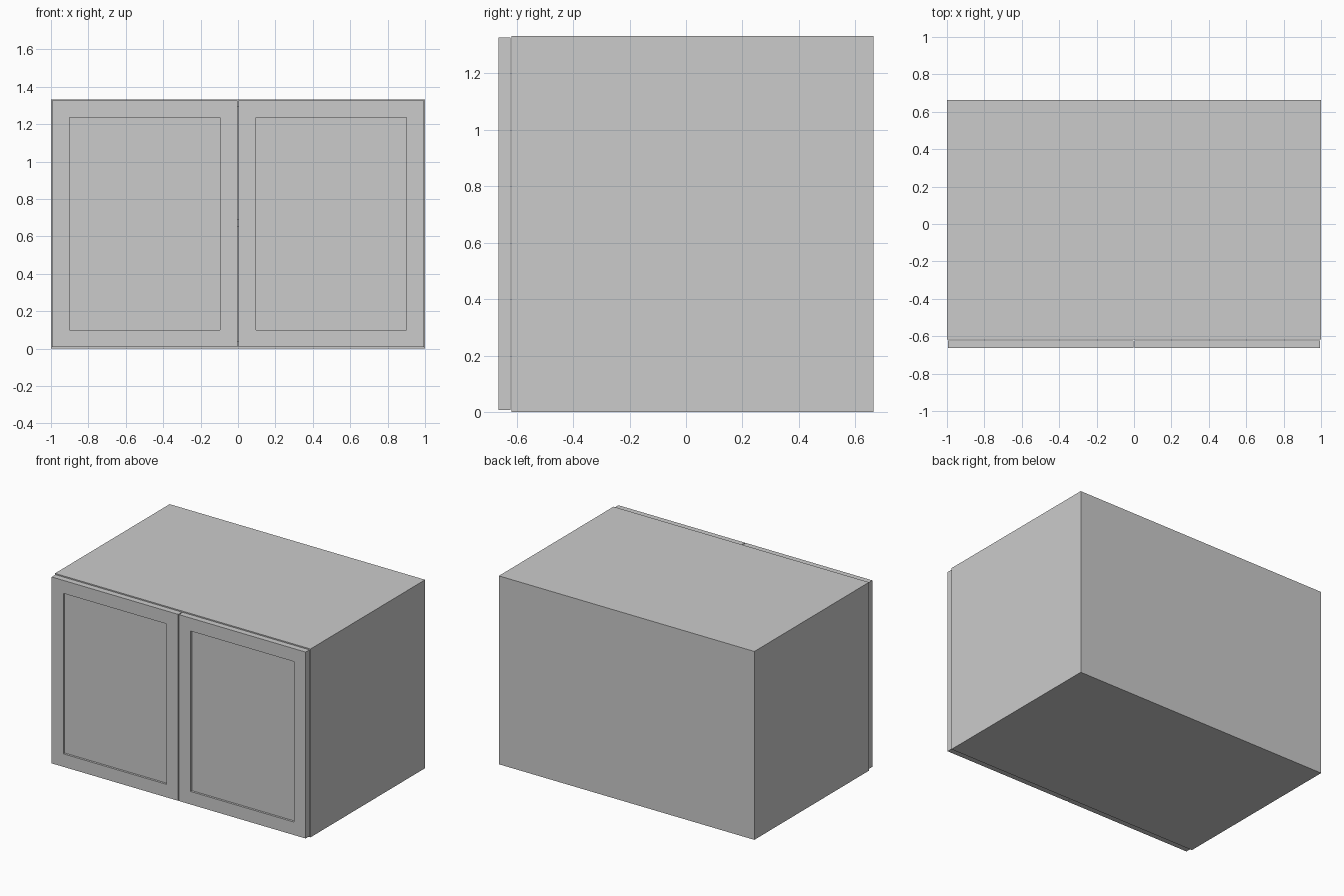
import bpy, bmesh

if "Cube" in bpy.data.objects:
    bpy.data.objects.remove(bpy.data.objects["Cube"])

T = 0.04                        # board thickness
W, H = 1.0, 1.333               # half width, height
Y0, Y1 = -0.618, 0.664          # carcass front and back
DOOR_Y0, DOOR_Y1 = -0.664, -0.622


def box(name, x0, x1, y0, y1, z0, z1):
    bm = bmesh.new()
    bmesh.ops.create_cube(bm, size=1)
    for v in bm.verts:
        v.co.x = x1 if v.co.x > 0 else x0
        v.co.y = y1 if v.co.y > 0 else y0
        v.co.z = z1 if v.co.z > 0 else z0
    me = bpy.data.meshes.new(name)
    bm.to_mesh(me)
    bm.free()
    ob = bpy.data.objects.new(name, me)
    bpy.context.collection.objects.link(ob)
    return ob


def shaker_door(name, x0, x1, z0, z1, frame=0.13, recess=0.015):
    ob = box(name, x0, x1, DOOR_Y0, DOOR_Y1, z0, z1)
    bm = bmesh.new()
    bm.from_mesh(ob.data)
    bm.normal_update()
    front = min(bm.faces, key=lambda f: f.normal.y)
    # frame border, then a straight step back to the panel
    bmesh.ops.inset_region(bm, faces=[front], thickness=frame)
    panel = bmesh.ops.extrude_discrete_faces(bm, faces=[front])["faces"][0]
    bmesh.ops.translate(bm, verts=panel.verts, vec=(0, recess, 0))
    bm.to_mesh(ob.data)
    bm.free()
    return ob


# Carcass: sides run full height, other boards fit between them
inner = W - T
for side, s in (("left", -1), ("right", 1)):
    xs = sorted((s * inner, s * W))
    box(side + "_side", *xs, Y0, Y1, 0, H)
box("top_panel", -inner, inner, Y0, Y1, H - T, H)
box("bottom_panel", -inner, inner, Y0, Y1, 0, T)
box("back_panel", -inner, inner, Y1 - T, Y1, T, H - T)

# Middle shelf
box("shelf", -inner, inner, Y0, Y1 - T, 0.65, 0.69)

# Pair of framed doors with a narrow gap
for side, s in (("left", -1), ("right", 1)):
    xs = sorted((s * 0.003, s * 0.994))
    shaker_door(side + "_door", *xs, 0.008, 1.327)
